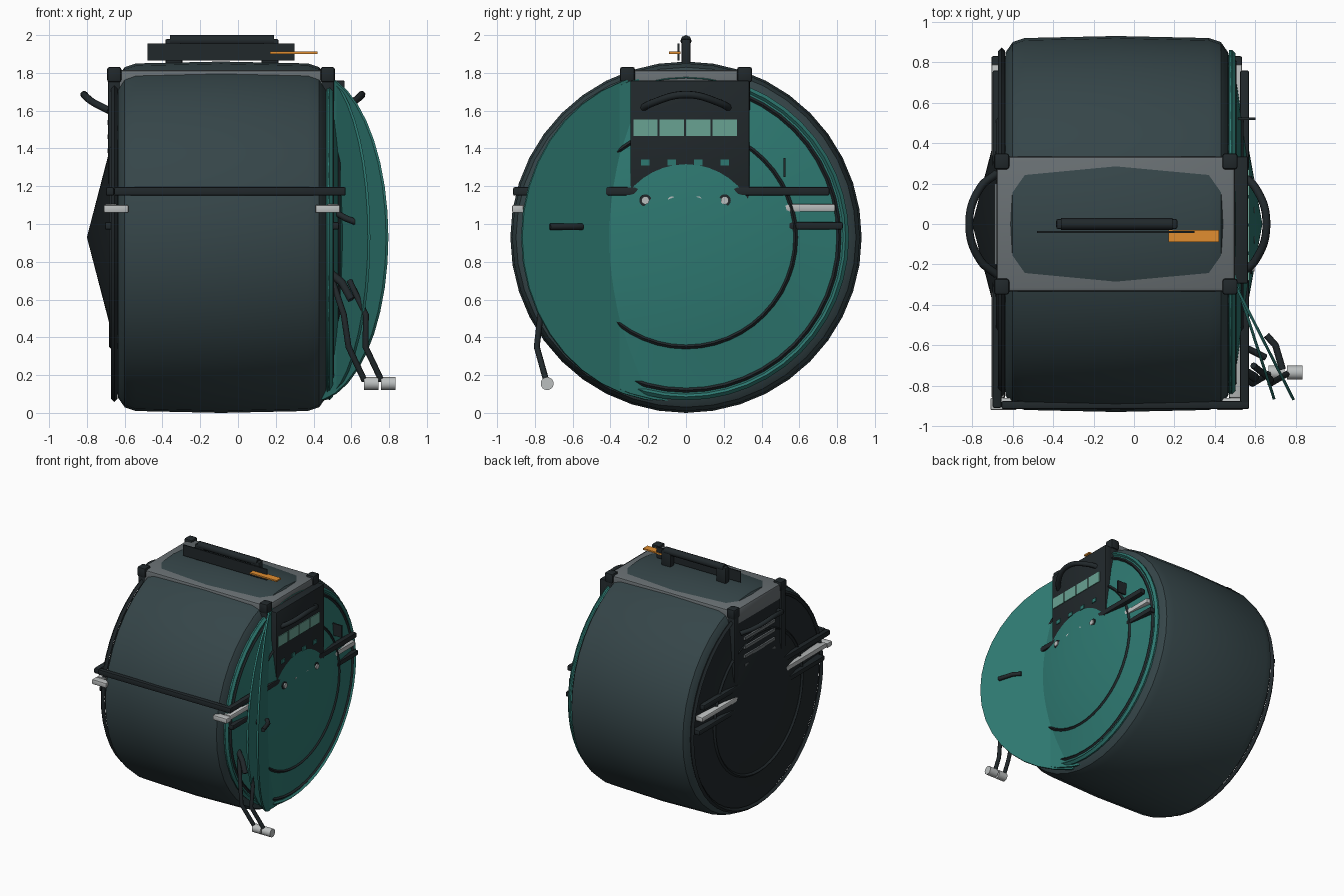
import bpy, bmesh, math
from mathutils import Vector

if "Cube" in bpy.data.objects:
    bpy.data.objects.remove(bpy.data.objects["Cube"])

CZ = 0.93  # height of the drum axis


def material(name, r, g, b):
    m = bpy.data.materials.new(name)
    m.diffuse_color = (r, g, b, 1)
    m.use_nodes = True
    m.node_tree.nodes["Principled BSDF"].inputs["Base Color"].default_value = m.diffuse_color
    return m


SLATE = material("slate", 0.036, 0.06, 0.066)
DARK = material("dark", 0.015, 0.021, 0.024)
TEAL = material("teal", 0.027, 0.19, 0.165)
GREY = material("grey", 0.14, 0.16, 0.17)
PALE = material("pale", 0.5, 0.52, 0.52)
MINT = material("mint", 0.14, 0.36, 0.29)
ORANGE = material("orange", 0.75, 0.27, 0.03)


def finish(name, bm, mat, smooth=True):
    bmesh.ops.recalc_face_normals(bm, faces=bm.faces)
    me = bpy.data.meshes.new(name)
    bm.to_mesh(me)
    bm.free()
    ob = bpy.data.objects.new(name, me)
    bpy.context.collection.objects.link(ob)
    me.materials.append(mat)
    if smooth:
        bpy.ops.object.select_all(action='DESELECT')
        bpy.context.view_layer.objects.active = ob
        ob.select_set(True)
        bpy.ops.object.shade_smooth_by_angle(angle=math.radians(35))
    return ob


def lathe(name, profile, mat, segs=40, centre=(0, 0, CZ), yaw=0, closed=False):
    """Spin (x, radius) points around the x axis."""
    bm = bmesh.new()
    pts = list(profile) + ([profile[0]] if closed else [])
    vs = [bm.verts.new((x, 0, r)) for x, r in pts]
    es = [bm.edges.new(p) for p in zip(vs, vs[1:])]
    bmesh.ops.spin(bm, geom=vs + es, cent=(0, 0, 0), axis=(1, 0, 0),
                   angle=math.tau, steps=segs, use_duplicate=False)
    bmesh.ops.remove_doubles(bm, verts=bm.verts, dist=1e-4)
    ob = finish(name, bm, mat)
    ob.location = centre
    ob.rotation_euler.z = math.radians(yaw)
    return ob


def disc(name, r, thick, mat, centre, yaw=0):
    h = thick / 2
    return lathe(name, [(-h, 0), (-h, r), (h, r), (h, 0)], mat, 40, centre, yaw)


def ring(name, x, r, w, mat):
    prof = [(x - w, r), (x, r + w), (x + w, r), (x, r - w)]
    return lathe(name, prof, mat, 48, closed=True)


def box(name, lo, hi, mat, bevel=0.0):
    bm = bmesh.new()
    bmesh.ops.create_cube(bm, size=1)
    for v in bm.verts:
        v.co = [l + (c + 0.5) * (h - l) for c, l, h in zip(v.co, lo, hi)]
    if bevel:
        bmesh.ops.bevel(bm, geom=bm.edges, offset=bevel, segments=2,
                        profile=0.5, affect='EDGES')
    return finish(name, bm, mat)


def tube(name, pts, r, mat, spline='POLY'):
    cu = bpy.data.curves.new(name, 'CURVE')
    cu.dimensions = '3D'
    cu.bevel_depth = r
    cu.bevel_resolution = 2
    cu.use_fill_caps = True
    if spline == 'BEZIER':
        sp = cu.splines.new('BEZIER')
        sp.bezier_points.add(len(pts) - 1)
        for p, co in zip(sp.bezier_points, pts):
            p.co = co
            p.handle_left_type = p.handle_right_type = 'AUTO'
    else:
        sp = cu.splines.new('POLY')
        sp.points.add(len(pts) - 1)
        for p, co in zip(sp.points, pts):
            p.co = (*co, 1)
    cu.materials.append(mat)
    ob = bpy.data.objects.new(name, cu)
    bpy.context.collection.objects.link(ob)
    return ob


# main drum
lathe("drum_body", [(-.64, 0), (-.64, .80), (-.635, .85), (-.60, .90), (-.54, .92),
                    (-.09, .93), (.37, .92), (.43, .90), (.465, .85), (.47, .80), (.47, 0)], SLATE)

# side covers: shallow cones, rims and trim rings
lathe("left_cover", [(-.64, .85), (-.67, .50), (-.80, 0)], DARK)
lathe("right_cover", [(.47, .86), (.485, .86), (.53, .58), (.635, 0)], TEAL)
ring("left_outer_rim", -.655, .855, .018, DARK)
ring("left_inner_ring", -.668, .58, .014, DARK)
ring("right_outer_rim", .485, .845, .018, TEAL)
ring("right_trim_ring", .495, .81, .012, DARK)
ring("right_inner_ring", .53, .58, .012, DARK)

# swung-out door leaves on the right
disc("door_inner_leaf", .87, .014, TEAL, (.425, -.04, CZ), 18)
disc("door_outer_leaf", .87, .014, TEAL, (.395, -.095, CZ), 27)
tube("door_pull", [(.655, -.55, .985), (.70, -.60, .985), (.735, -.72, .985)], .017, DARK)
tube("door_latch", [(.50, -.60, 1.07), (.57, -.62, 1.03), (.65, -.66, 1.0)], .017, DARK)

# top deck that the drum pushes through, with corner posts
box("top_deck", (-.68, -.335, 1.68), (.50, .335, 1.815), GREY, .02)
for x, side in ((-.655, "left"), (.475, "right")):
    for y, end in ((-.31, "front"), (.31, "back")):
        box(f"{side}_{end}_post", (x - .033, y - .03, 1.12), (x + .033, y + .03, 1.80), DARK, .012)
        box(f"{side}_{end}_post_cap", (x - .038, y - .04, 1.75), (x + .038, y + .04, 1.832), DARK, .014)

# carry handle, backing plate and orange tag
tube("carry_handle", [(-.36, 0, 1.97), (.19, 0, 1.97)], .03, DARK)
for x in (-.34, .17):
    box("handle_leg", (x - .045, -.025, 1.82), (x + .045, .025, 1.98), DARK, .01)
box("handle_plate", (-.48, -.045, 1.865), (.30, -.035, 1.955), DARK)
box("orange_tag", (.17, -.09, 1.90), (.42, -.03, 1.912), ORANGE)

# right control panel
box("control_panel", (.47, -.295, 1.12), (.565, .335, 1.76), DARK, .008)
for i in range(4):
    y = -.215 + .14 * i
    box("display_window", (.55, y - .064, 1.465), (.571, y + .064, 1.552), MINT)
    box("small_button", (.55, y - .022, 1.31), (.572, y + .022, 1.342), TEAL)
    disc("knob_ring", .032, .09, DARK, (.54, y, 1.125))
    disc("knob_centre", .021, .11, PALE, (.54, y, 1.125))
box("side_pin", (.48, .515, 1.25), (.60, .527, 1.35), DARK)

# left vent panel with slats
box("vent_panel", (-.675, -.28, 1.22), (-.62, .28, 1.72), DARK)
for i in range(4):
    z = 1.30 + .075 * i
    box("vent_slat", (-.69, -.20, z), (-.66, .20, z + .025), GREY)

# arched grab handles on both sides
for x0, s, side in ((-.66, -1, "left"), (.50, 1, "right")):
    pts = [(x0 + s * d, y, z) for d, y, z in
           ((.02, -.25, 1.60), (.10, -.18, 1.64), (.155, 0, 1.685), (.10, .18, 1.64), (.02, .25, 1.60))]
    tube(f"{side}_grab_handle", pts, .02, DARK, 'BEZIER')

# rails around the drum
box("front_rail", (-.655, -.915, 1.15), (.57, -.875, 1.195), DARK, .008)
box("right_rail_upper", (.525, -.91, 1.15), (.57, .76, 1.195), DARK, .01)
box("left_rail_upper", (-.70, -.91, 1.15), (-.655, .76, 1.195), DARK, .01)
for x, s, side in ((-.64, -1, "left"), (.47, 1, "right")):
    a, b = sorted((x, x + s * .065))
    box(f"{side}_rail_middle", (a, -.86, 1.065), (b, .79, 1.105), PALE, .008)
    box(f"{side}_rail_lower", (a, -.83, .97), (b, .83, 1.01), DARK, .008)
    a, b = sorted((x - s * .06, x + s * .07))
    box(f"{side}_rail_end", (a, -.92, 1.06), (b, -.86, 1.10), PALE, .006)

# pedals on bent arms
for dx in (0, .09):
    tube("pedal_arm", [(.50 + dx, -.70, .70), (.56 + dx * 1.3, -.77, .52), (.585 + dx, -.79, .35),
                       (.67 + dx, -.74, .17)], .016, DARK)
    disc("pedal_foot", .034, .078, PALE, (.705 + dx, -.735, .155))
tube("pedal_brace", [(.49, -.70, .74), (.55, -.73, .69), (.60, -.76, .60)], .022, DARK)
